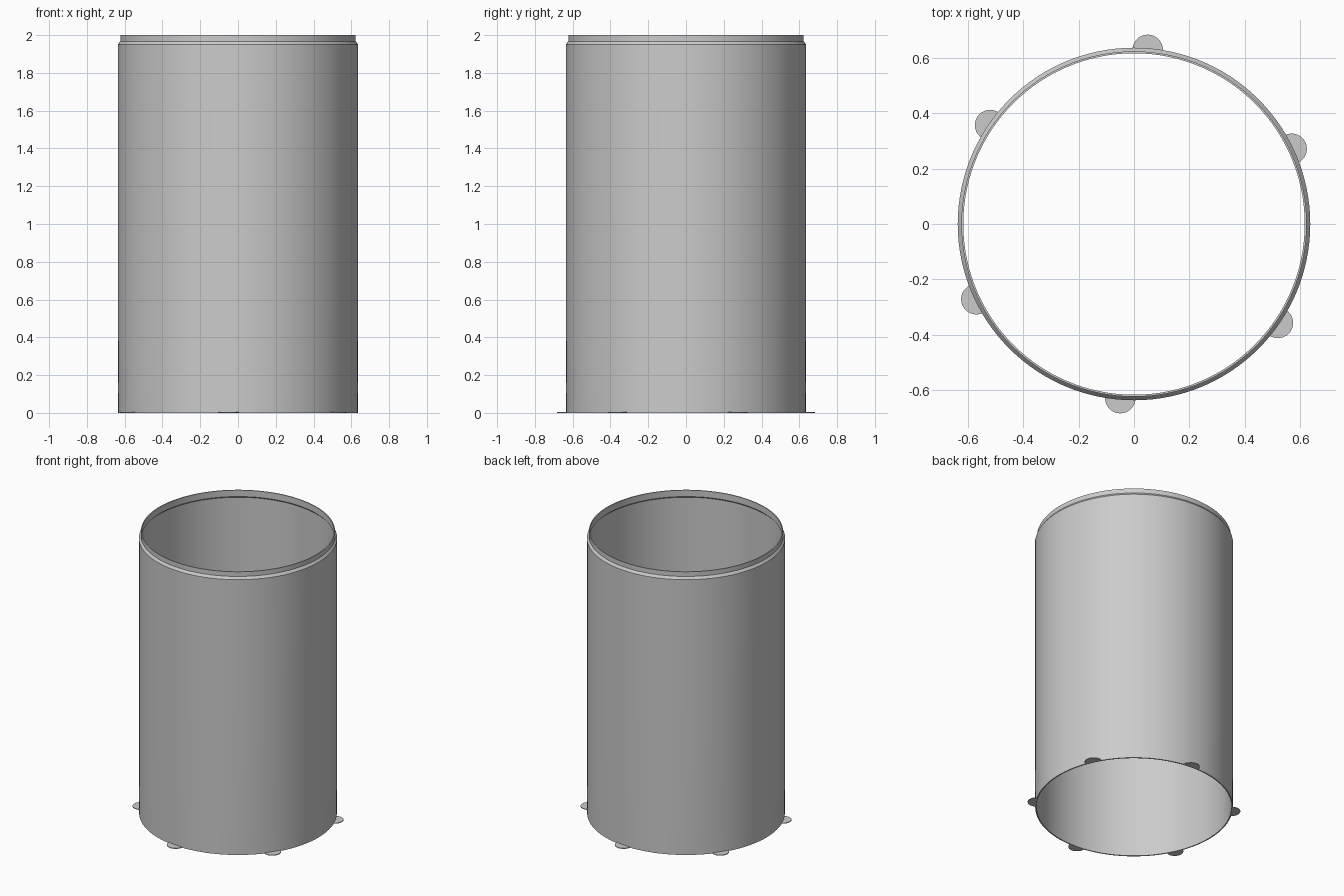
import bpy, bmesh, math

if "Cube" in bpy.data.objects:
    bpy.data.objects.remove(bpy.data.objects["Cube"])

SEGMENTS = 120
WALL_RADIUS = 0.63

grey = bpy.data.materials.new("light_grey")
grey.use_nodes = True
colour = (0.6, 0.6, 0.6, 1)
grey.diffuse_color = colour
grey.node_tree.nodes["Principled BSDF"].inputs["Base Color"].default_value = colour


def add_object(name, bm):
    bmesh.ops.recalc_face_normals(bm, faces=bm.faces)
    mesh = bpy.data.meshes.new(name)
    bm.to_mesh(mesh)
    bm.free()
    mesh.materials.append(grey)
    obj = bpy.data.objects.new(name, mesh)
    bpy.context.collection.objects.link(obj)
    return obj


def revolve(name, profile):
    """Spin a closed (radius, height) profile around the z axis."""
    bm = bmesh.new()
    rings = []
    for i in range(SEGMENTS):
        a = math.tau * i / SEGMENTS
        rings.append([bm.verts.new((r * math.cos(a), r * math.sin(a), z)) for r, z in profile])
    n = len(profile)
    for i, ring in enumerate(rings):
        after = rings[(i + 1) % SEGMENTS]
        for j in range(n):
            k = (j + 1) % n
            bm.faces.new((ring[j], after[j], after[k], ring[k]))
    return add_object(name, bm)


# Open thin-walled tube with a stepped-in neck at the top
tube = revolve("tube_wall", [
    (0.626, 0), (0.634, 0), (0.636, 0.4), (0.636, 1.95), (0.623, 1.967),
    (0.623, 2), (0.616, 2), (0.616, 1.955), (0.626, 1.945),
])
bpy.context.view_layer.objects.active = tube
tube.select_set(True)
bpy.ops.object.shade_smooth_by_angle(angle=math.radians(30))


# Thin round tabs at the foot, trimmed where they meet the wall
def foot_tab(name, angle, radius=0.055, thickness=0.005):
    bm = bmesh.new()
    cx, cy = WALL_RADIUS * math.cos(angle), WALL_RADIUS * math.sin(angle)
    outline = []
    for i in range(48):
        a = math.tau * i / 48
        x, y = cx + radius * math.cos(a), cy + radius * math.sin(a)
        grow = max(1, WALL_RADIUS / math.hypot(x, y))
        outline.append(bm.verts.new((x * grow, y * grow, 0)))
    face = bm.faces.new(outline)
    top = bmesh.ops.extrude_face_region(bm, geom=[face])["geom"]
    moved = [v for v in top if isinstance(v, bmesh.types.BMVert)]
    bmesh.ops.translate(bm, verts=moved, vec=(0, 0, thickness))
    add_object(name, bm)


for i in range(6):
    foot_tab(f"foot_tab_{i + 1}", math.radians(85.5 + 60 * i))
